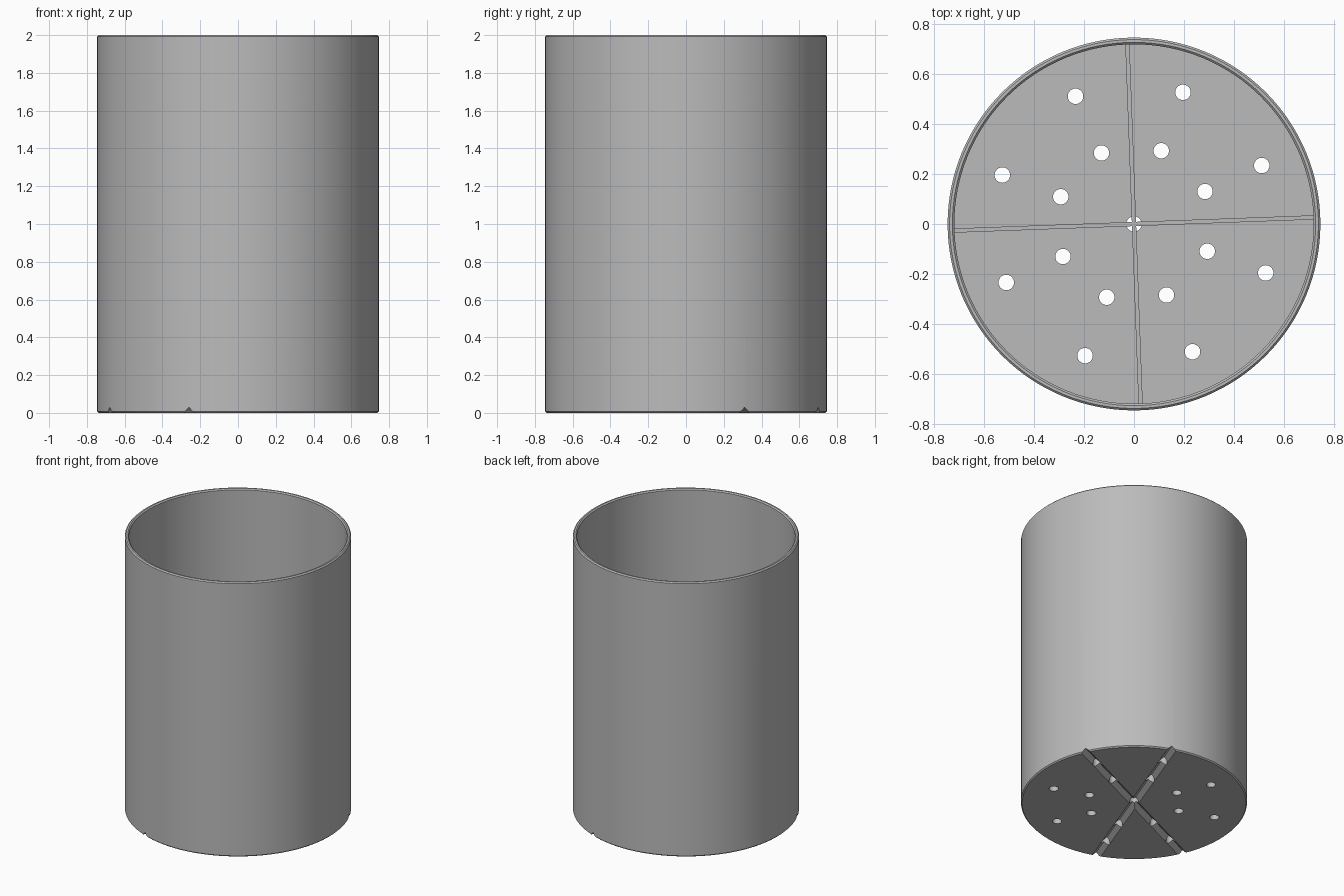
import bpy, bmesh, math
from mathutils import Matrix, Vector

if "Cube" in bpy.data.objects:
    bpy.data.objects.remove(bpy.data.objects["Cube"])

RADIUS, INNER, HEIGHT, FLOOR = 0.747, 0.72, 2.0, 0.06
BEVEL = 0.008
TURN = math.radians(2.1)
SIDES = 128

grey = bpy.data.materials.new("grey plastic")
grey.use_nodes = True
colour = (0.5, 0.5, 0.5, 1)
grey.diffuse_color = colour
grey.node_tree.nodes["Principled BSDF"].inputs["Base Color"].default_value = colour


def make_object(name, bm):
    bmesh.ops.recalc_face_normals(bm, faces=bm.faces)
    mesh = bpy.data.meshes.new(name)
    bm.to_mesh(mesh)
    bm.free()
    mesh.materials.append(grey)
    obj = bpy.data.objects.new(name, mesh)
    bpy.context.collection.objects.link(obj)
    return obj


def lathe(name, profile):
    bm = bmesh.new()
    verts = [bm.verts.new((r, 0, z)) for r, z in profile]
    edges = [bm.edges.new(pair) for pair in zip(verts, verts[1:])]
    bmesh.ops.spin(bm, geom=verts + edges, axis=(0, 0, 1), cent=(0, 0, 0),
                   angle=math.tau, steps=SIDES, use_merge=True)
    bmesh.ops.remove_doubles(bm, verts=bm.verts, dist=0.0001)
    return make_object(name, bm)


def cut(target, bm):
    cutter = make_object("cutter", bm)
    cutter.hide_render = True
    mod = target.modifiers.new("cut", 'BOOLEAN')
    mod.operation, mod.solver, mod.object = 'DIFFERENCE', 'EXACT', cutter
    bpy.context.view_layer.objects.active = target
    bpy.ops.object.modifier_apply(modifier=mod.name)
    bpy.data.objects.remove(cutter)


# Open pot with softened rim and base edge
pot = lathe("pot", [
    (0, 0), (RADIUS - BEVEL, 0), (RADIUS, BEVEL),
    (RADIUS, HEIGHT - BEVEL), (RADIUS - BEVEL, HEIGHT),
    (INNER + BEVEL, HEIGHT), (INNER, HEIGHT - BEVEL),
    (INNER, FLOOR), (0, FLOOR)])

# V-shaped drainage grooves across the underside
for k in range(4):
    turn = Matrix.Rotation(TURN + math.radians(22.5 + 45 * k), 4, 'Z')
    bm = bmesh.new()
    section = [bm.verts.new((-1, y, z)) for y, z in ((-0.04, -0.01), (0.04, -0.01), (0, 0.03))]
    face = bm.faces.new(section)
    end = bmesh.ops.extrude_face_region(bm, geom=[face])["geom"]
    bmesh.ops.translate(bm, vec=(2, 0, 0),
                        verts=[v for v in end if isinstance(v, bmesh.types.BMVert)])
    bm.transform(turn)
    cut(pot, bm)

# Drain holes: one in the middle and two on each groove arm
spots = [Vector((0, 0, 0))]
for k in range(8):
    angle = TURN + math.radians(22.5 + 45 * k)
    spots += [Vector((r * math.cos(angle), r * math.sin(angle), 0)) for r in (0.313, 0.563)]
bm = bmesh.new()
for spot in spots:
    bmesh.ops.create_cone(bm, cap_ends=True, segments=32, radius1=0.031, radius2=0.031,
                          depth=0.4, matrix=Matrix.Translation(spot))
cut(pot, bm)

# Crossed ribs on the floor inside
for name, quarter in (("rib_across", 0), ("rib_along", math.pi / 2)):
    bm = bmesh.new()
    bmesh.ops.create_cube(bm, size=1)
    bm.transform(Matrix.Rotation(TURN + quarter, 4, 'Z')
                 @ Matrix.Translation((0, 0, FLOOR + 0.025))
                 @ Matrix.Diagonal((2 * INNER + 0.01, 0.017, 0.06, 1)))
    make_object(name, bm)

# Smooth walls with crisp edges
bpy.ops.object.select_all(action='DESELECT')
pot.select_set(True)
bpy.context.view_layer.objects.active = pot
bpy.ops.object.shade_smooth_by_angle(angle=math.radians(30))
